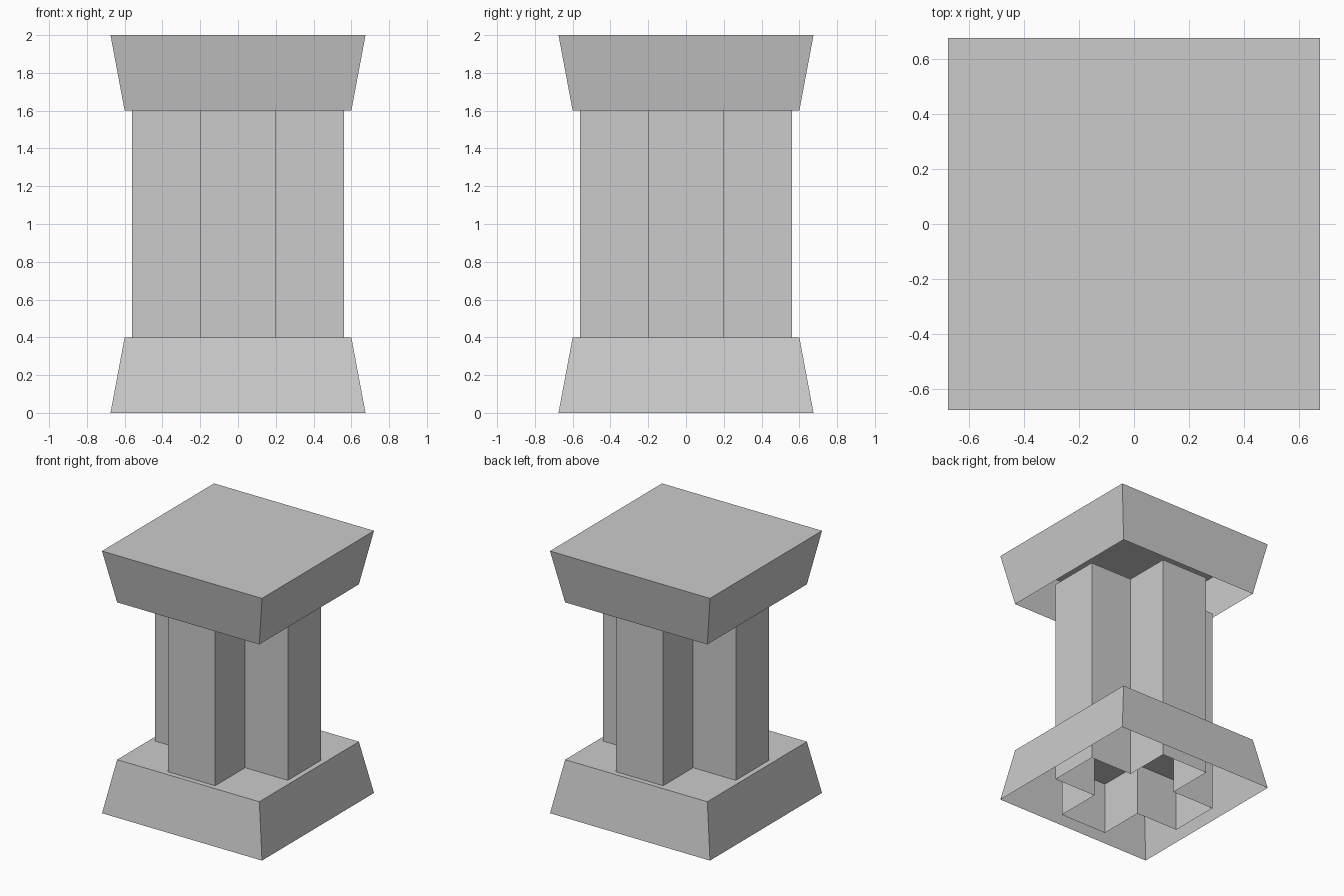
import bpy
import bmesh

cube = bpy.data.objects.get("Cube")
if cube:
    bpy.data.objects.remove(cube, do_unlink=True)

# Single plain stone colour
stone = bpy.data.materials.new("light_grey_stone")
stone.use_nodes = True
colour = (0.6, 0.6, 0.6, 1.0)
stone.diffuse_color = colour
stone.node_tree.nodes["Principled BSDF"].inputs["Base Color"].default_value = colour


def square(half):
    return [(-half, -half), (half, -half), (half, half), (-half, half)]


def shell(name, bottom, top, z0, z1, closed_top):
    """Side walls between two outlines, open below, optionally closed above."""
    bm = bmesh.new()
    low = [bm.verts.new((x, y, z0)) for x, y in bottom]
    high = [bm.verts.new((x, y, z1)) for x, y in top]
    count = len(low)
    for i in range(count):
        j = (i + 1) % count
        bm.faces.new((low[i], low[j], high[j], high[i]))
    if closed_top:
        bm.faces.new(high)
    mesh = bpy.data.meshes.new(name)
    bm.to_mesh(mesh)
    bm.free()
    mesh.materials.append(stone)
    obj = bpy.data.objects.new(name, mesh)
    bpy.context.collection.objects.link(obj)
    return obj


WIDE, NARROW = 0.675, 0.6
ARM, CORE = 0.56, 0.2

# Cross-shaped outline: one arm turned a quarter four times
cross = []
x_axis, y_axis = (1, 0), (0, 1)
for turn in range(4):
    for along, across in ((ARM, -CORE), (ARM, CORE), (CORE, CORE)):
        cross.append((along * x_axis[0] + across * y_axis[0],
                      along * x_axis[1] + across * y_axis[1]))
    x_axis, y_axis = y_axis, (-x_axis[0], -x_axis[1])

# Flared foot, hollow cross shaft running through it, flared head
shell("base", square(WIDE), square(NARROW), 0.0, 0.4, True)
shell("shaft", cross, cross, 0.0, 1.6, False)
shell("capital", square(NARROW), square(WIDE), 1.6, 2.0, True)
